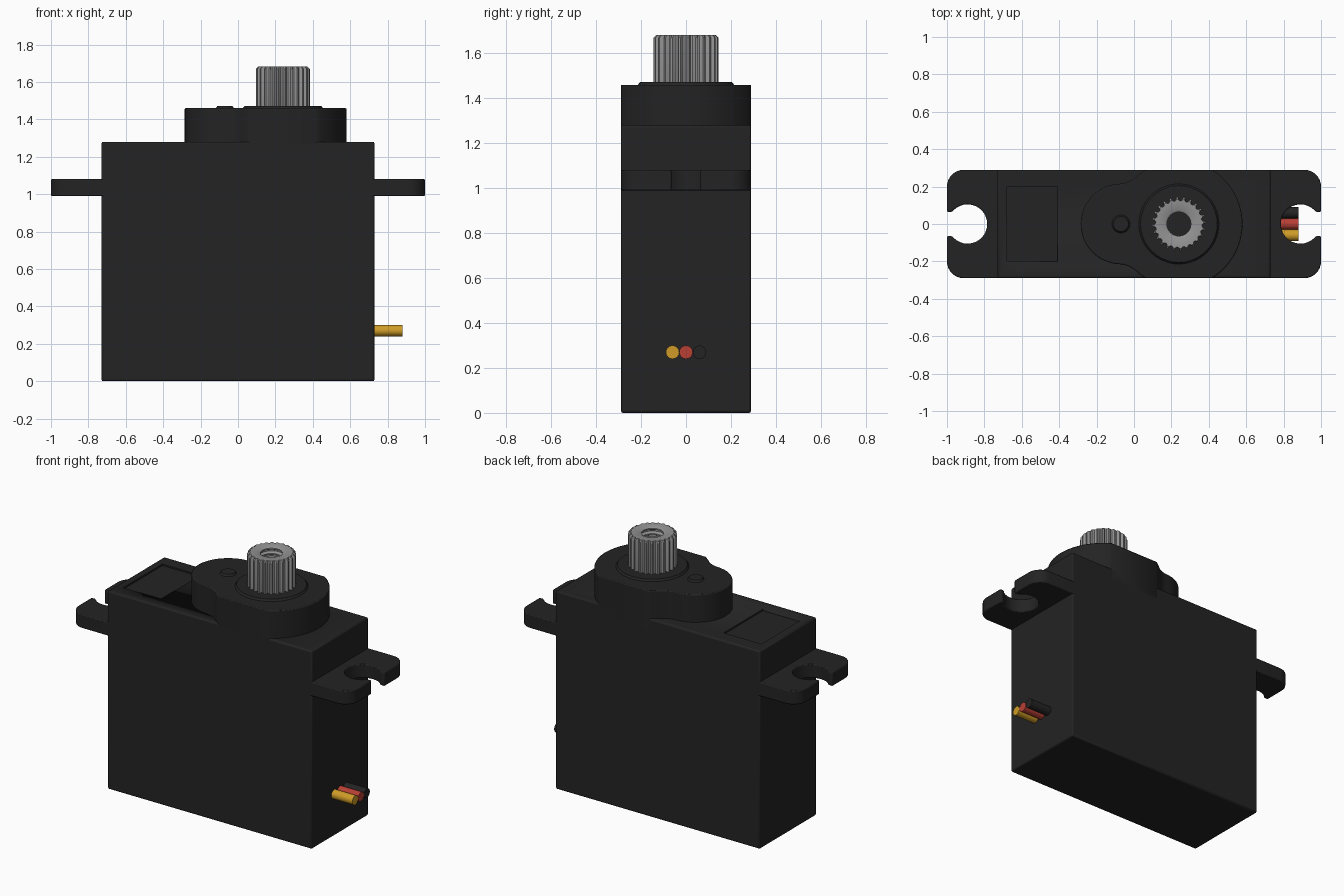
import bpy, bmesh, math

if "Cube" in bpy.data.objects:
    bpy.data.objects.remove(bpy.data.objects["Cube"])

def material(name, rgb):
    m = bpy.data.materials.new(name)
    m.diffuse_color = (*rgb, 1)
    m.use_nodes = True
    m.node_tree.nodes["Principled BSDF"].inputs["Base Color"].default_value = m.diffuse_color
    return m

BLACK = material("black plastic", (0.017, 0.017, 0.017))
GREY = material("grey metal", (0.29, 0.29, 0.29))
RED = material("red wire", (0.48, 0.05, 0.035))
YELLOW = material("yellow wire", (0.62, 0.33, 0.02))

def finish(name, bm, mat, bevel=0, smooth=True):
    bmesh.ops.recalc_face_normals(bm, faces=bm.faces)
    me = bpy.data.meshes.new(name)
    bm.to_mesh(me)
    bm.free()
    me.materials.append(mat)
    ob = bpy.data.objects.new(name, me)
    bpy.context.collection.objects.link(ob)
    if bevel:
        b = ob.modifiers.new("edge bevel", 'BEVEL')
        b.width, b.segments = bevel, 2
        b.limit_method, b.angle_limit = 'ANGLE', math.radians(40)
    if smooth:
        bpy.context.view_layer.objects.active = ob
        ob.select_set(True)
        bpy.ops.object.shade_smooth_by_angle(angle=math.radians(35))
        ob.select_set(False)
    return ob

def arc(cx, cy, r, a0, a1, n):
    """Points on an arc, angles in degrees."""
    return [(cx + r * math.cos(math.radians(a0 + (a1 - a0) * i / n)),
             cy + r * math.sin(math.radians(a0 + (a1 - a0) * i / n))) for i in range(n + 1)]

def prism(name, outline, z0, z1, mat, bevel=0):
    bm = bmesh.new()
    f = bm.faces.new([bm.verts.new((x, y, z0)) for x, y in outline])
    top = bmesh.ops.extrude_face_region(bm, geom=[f])['geom']
    bmesh.ops.translate(bm, vec=(0, 0, z1 - z0), verts=[v for v in top if isinstance(v, bmesh.types.BMVert)])
    return finish(name, bm, mat, bevel)

def rect(x0, x1, y0, y1):
    return [(x0, y0), (x1, y0), (x1, y1), (x0, y1)]

def lathe(name, loops, mat):
    """Bridge a closed series of equal-sized loops into a ring solid."""
    bm = bmesh.new()
    rows = [[bm.verts.new(p) for p in loop] for loop in loops]
    n = len(rows[0])
    for a, b in zip(rows, rows[1:] + rows[:1]):
        for i in range(n):
            j = (i + 1) % n
            bm.faces.new((a[i], a[j], b[j], b[i]))
    return finish(name, bm, mat)

# Case with a shallow label recess on top
body = prism("case", rect(-0.73, 0.73, -0.29, 0.29), 0, 1.28, BLACK, 0.01)
cutter = prism("recess_cutter", rect(-0.68, -0.41, -0.2, 0.2), 1.27, 1.4, BLACK)
cutter.hide_render = True
cut = body.modifiers.new("label recess", 'BOOLEAN')
cut.object, cut.operation, cut.solver = cutter, 'DIFFERENCE', 'EXACT'
bpy.context.view_layer.objects.active = body
for m in list(body.modifiers):
    bpy.ops.object.modifier_apply(modifier=m.name)
bpy.data.objects.remove(cutter)

# Mounting tabs with open screw holes
slot = math.degrees(math.asin(0.065 / 0.105))
tab = ([(0.70, -0.29)] + arc(0.91, -0.20, 0.09, -90, 0, 8) + [(1, -0.065)]
       + arc(0.89, 0, 0.105, -slot, slot - 360, 28)
       + [(1, 0.065)] + arc(0.91, 0.20, 0.09, 0, 90, 8) + [(0.70, 0.29)])
for side, name in ((1, "right_tab"), (-1, "left_tab")):
    prism(name, [(side * x, y) for x, y in tab], 0.99, 1.08, BLACK, 0.006)

# Gearbox cover: large round cut flat at the case sides, small lobe, concave fillets
GX, LX, R, r, f = 0.24, -0.07, 0.34, 0.215, 0.15
span = GX - LX
t = math.acos(((r + f) ** 2 + span ** 2 - (R + f) ** 2) / (2 * span * (r + f)))
fx, fy = LX + (r + f) * math.cos(t), (r + f) * math.sin(t)
t_deg = math.degrees(t)
g_deg = math.degrees(math.atan2(fy, fx - GX))
flat = math.degrees(math.asin(0.29 / R))
half = (arc(GX, 0, R, 0, flat, 12)
        + arc(GX, 0, R, 180 - flat, g_deg, 4)
        + arc(fx, fy, f, g_deg - 180, t_deg - 180, 8)[1:]
        + arc(LX, 0, r, t_deg, 180, 16)[1:])
cover = half + [(x, -y) for x, y in half[-2:0:-1]]
prism("gearbox_cover", cover, 1.2, 1.46, BLACK, 0.006)

# Raised collar and pivot boss
def cone(name, x, rb, rt, z0, z1):
    bm = bmesh.new()
    bmesh.ops.create_cone(bm, cap_ends=True, segments=40, radius1=rb, radius2=rt, depth=z1 - z0)
    bmesh.ops.translate(bm, vec=(x, 0, (z0 + z1) / 2), verts=bm.verts)
    return finish(name, bm, BLACK)

cone("output_collar", GX, 0.222, 0.205, 1.45, 1.472)
cone("pivot_boss", LX, 0.055, 0.04, 1.45, 1.472)

# Splined output shaft with a threaded bore
TEETH = 24
N = TEETH * 4

def ring(radius, z, spline=0):
    pts = []
    for i in range(N):
        a = 2 * math.pi * (i + 0.5) / N
        q = radius - (spline if i % 4 >= 2 else 0)
        pts.append((GX + q * math.cos(a), q * math.sin(a), z))
    return pts

loops = [ring(0.144, 1.465, 0.018), ring(0.144, 1.67, 0.018), ring(0.132, 1.682, 0.008), ring(0.075, 1.682)]
for k in range(6):
    z = 1.675 - 0.034 * k
    loops += [ring(0.064, z), ring(0.064, z - 0.008), ring(0.08, z - 0.017), ring(0.08, z - 0.025)]
loops.append(ring(0.064, 1.465))
lathe("output_shaft", loops, GREY)

# Three lead wires
for name, y, mat in (("black_wire", 0.06, BLACK), ("red_wire", 0, RED), ("yellow_wire", -0.06, YELLOW)):
    bm = bmesh.new()
    bmesh.ops.create_cone(bm, cap_ends=True, segments=16, radius1=0.03, radius2=0.03, depth=0.2)
    for v in bm.verts:
        x, yy, z = v.co
        v.co = (0.78 + z, y + yy, 0.27 + x)
    finish(name, bm, mat)
